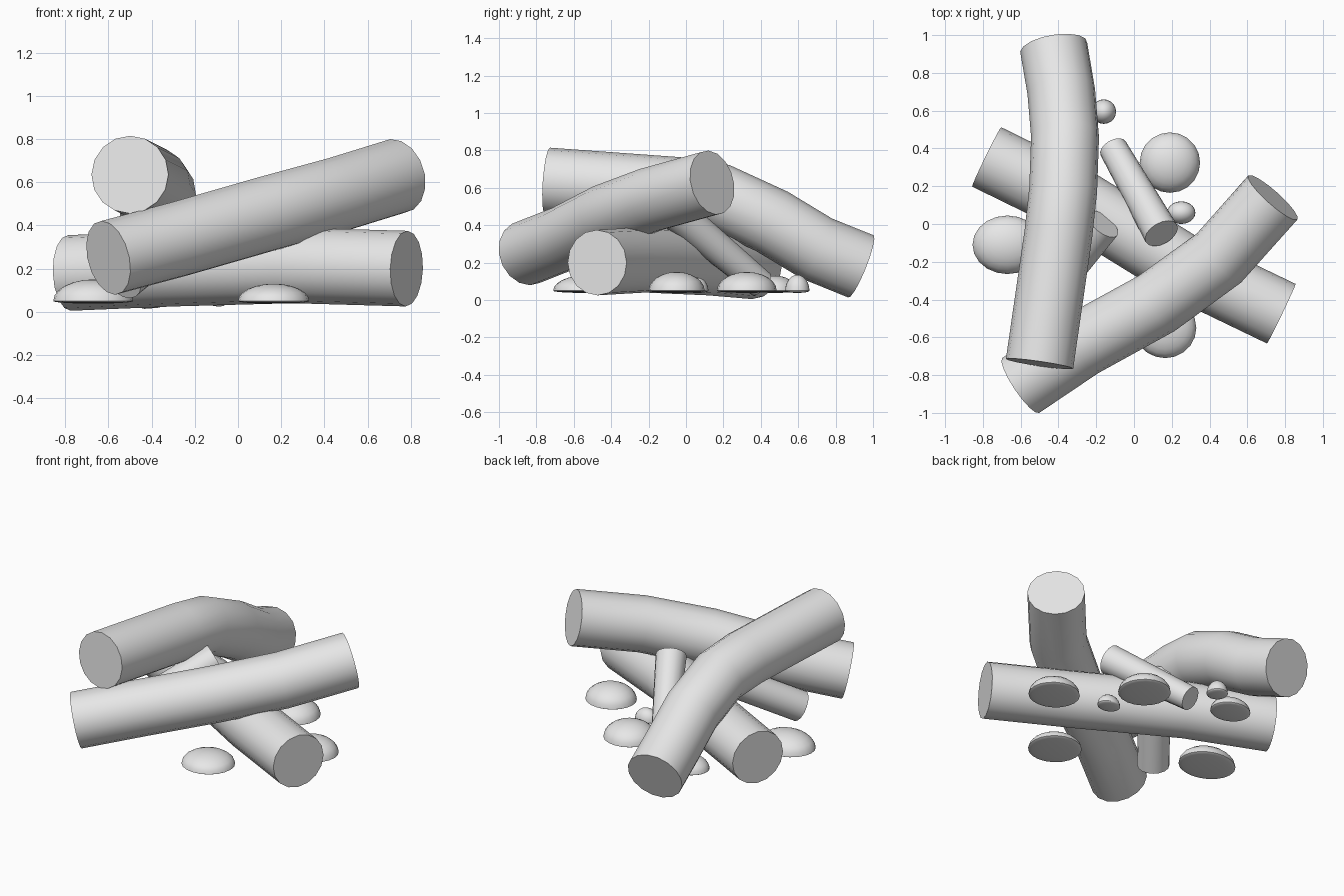
import bpy
import bmesh
import math

cube = bpy.data.objects.get("Cube")
if cube:
    bpy.data.objects.remove(cube, do_unlink=True)

grey = bpy.data.materials.new("plain grey")
grey.use_nodes = True
grey.diffuse_color = (0.8, 0.8, 0.8, 1)
grey.node_tree.nodes["Principled BSDF"].inputs["Base Color"].default_value = (0.8, 0.8, 0.8, 1)


def finish(obj):
    bpy.ops.object.select_all(action='DESELECT')
    obj.select_set(True)
    bpy.context.view_layer.objects.active = obj
    if obj.type == 'CURVE':
        bpy.ops.object.convert(target='MESH')
        obj = bpy.context.view_layer.objects.active
    obj.data.materials.clear()
    obj.data.materials.append(grey)
    bpy.ops.object.shade_smooth_by_angle(angle=math.radians(40))


def make_log(name, points, radius, end_scale=1.0):
    """Round log swept along a bent centre line, with flat sawn ends."""
    curve = bpy.data.curves.new(name, 'CURVE')
    curve.dimensions = '3D'
    curve.bevel_depth = radius
    curve.bevel_resolution = 6
    curve.use_fill_caps = True
    spline = curve.splines.new('POLY')
    spline.points.add(len(points) - 1)
    for i, (p, co) in enumerate(zip(spline.points, points)):
        p.co = (*co, 1)
        p.radius = 1 + (end_scale - 1) * i / (len(points) - 1)
    obj = bpy.data.objects.new(name, curve)
    bpy.context.collection.objects.link(obj)
    finish(obj)


def make_stone(name, x, y, rx, ry, top):
    """Half-round stone with an almost flat underside."""
    base, sag = 0.05, 0.012
    bm = bmesh.new()
    bmesh.ops.create_uvsphere(bm, u_segments=20, v_segments=12, radius=1)
    for v in bm.verts:
        height = (top - base) if v.co.z > 0 else sag
        v.co = (x + v.co.x * rx, y + v.co.y * ry, base + v.co.z * height)
    mesh = bpy.data.meshes.new(name)
    bm.to_mesh(mesh)
    bm.free()
    obj = bpy.data.objects.new(name, mesh)
    bpy.context.collection.objects.link(obj)
    finish(obj)


# Large logs
make_log("bottom_log", [(-0.78, 0.355, 0.18), (-0.3, 0.12, 0.2),
                        (0.25, -0.22, 0.215), (0.78, -0.475, 0.2)], 0.175)
make_log("leaning_log", [(-0.6, -0.855, 0.25), (-0.28, -0.64, 0.335), (0.12, -0.42, 0.45),
                         (0.45, -0.18, 0.54), (0.735, 0.14, 0.628)], 0.175)
make_log("top_log", [(-0.5, -0.74, 0.635), (-0.4, -0.05, 0.585), (-0.375, 0.18, 0.55),
                     (-0.365, 0.46, 0.42), (-0.385, 0.7, 0.275), (-0.425, 0.935, 0.18)], 0.18)

# Small branches
make_log("back_branch", [(0.145, -0.05, 0.46), (-0.11, 0.4, 0.085)], 0.095, 0.8)
make_log("side_branch", [(-0.165, 0.0, 0.45), (-0.53, -0.45, 0.15)], 0.098)

# Stones on the ground
stones = [(0.19, 0.325, 0.16, 0.16, 0.15), (-0.67, -0.11, 0.185, 0.155, 0.15),
          (-0.16, 0.595, 0.065, 0.065, 0.135), (0.25, 0.06, 0.075, 0.06, 0.12),
          (0.165, -0.55, 0.165, 0.16, 0.13), (0.59, -0.05, 0.16, 0.15, 0.15),
          (-0.36, 0.48, 0.13, 0.11, 0.13)]
for i, s in enumerate(stones):
    make_stone(f"stone_{i + 1}", *s)
